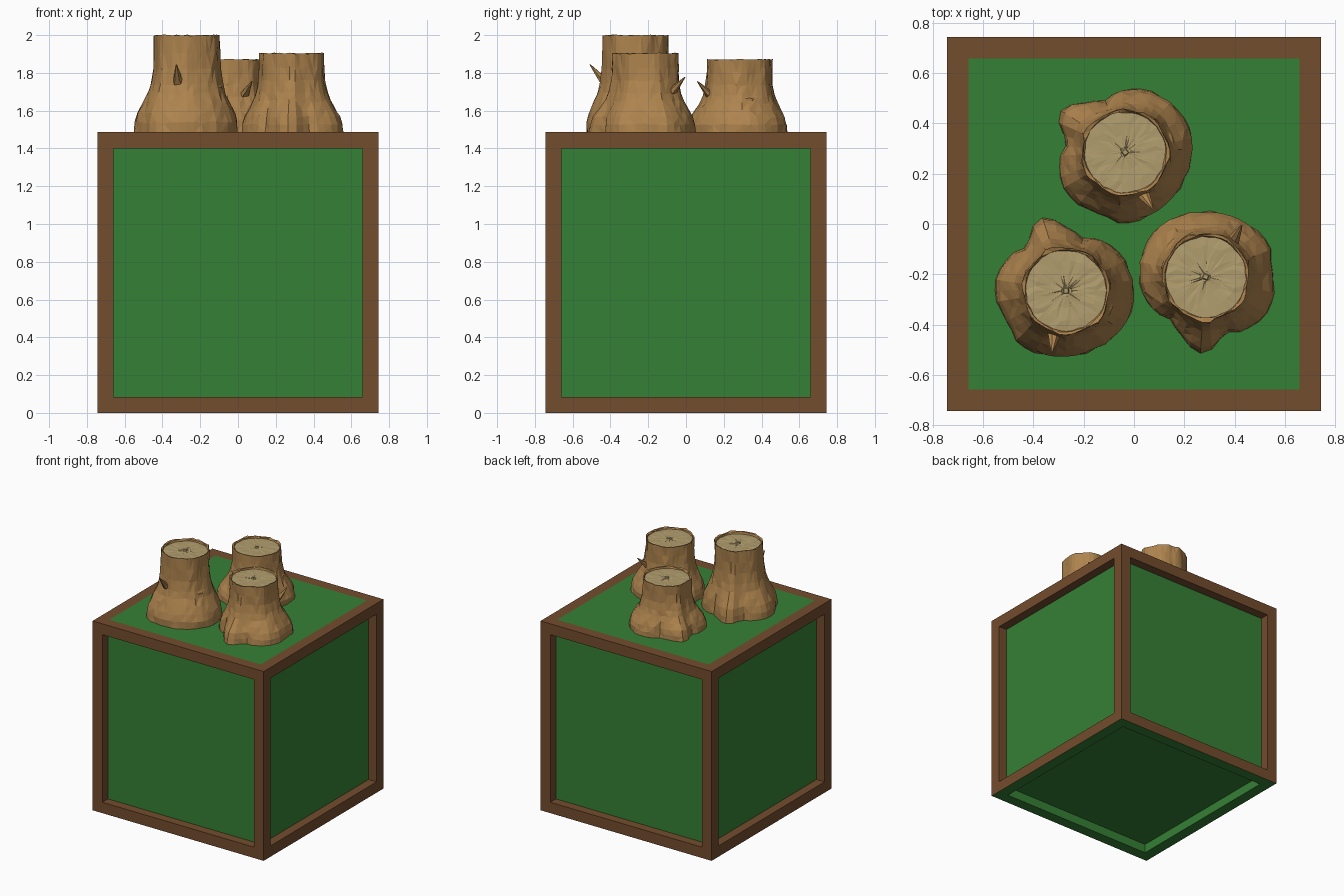
import bpy, bmesh, math, random
from mathutils import Vector

random.seed(4)
if "Cube" in bpy.data.objects:
    bpy.data.objects.remove(bpy.data.objects["Cube"], do_unlink=True)


def material(name, rgb):
    m = bpy.data.materials.new(name)
    m.use_nodes = True
    m.diffuse_color = (*rgb, 1)
    m.node_tree.nodes["Principled BSDF"].inputs["Base Color"].default_value = (*rgb, 1)
    return m


frame_brown = material("frame_brown", (0.171, 0.074, 0.026))
grass_green = material("grass_green", (0.036, 0.216, 0.036))
bark = material("bark", (0.42, 0.228, 0.075))
cut_wood = material("cut_wood", (0.445, 0.342, 0.156))


def to_mesh(bm, name, mats):
    mesh = bpy.data.meshes.new(name)
    bm.to_mesh(mesh)
    bm.free()
    for m in mats:
        mesh.materials.append(m)
    return mesh


def add_object(name, mesh):
    ob = bpy.data.objects.new(name, mesh)
    bpy.context.collection.objects.link(ob)
    return ob


# Framed block: flush green top, recessed green sides and an all green underside
HALF, BORDER, DEPTH = 0.743, 0.085, 0.07
bm = bmesh.new()
bmesh.ops.create_cube(bm, size=2 * HALF)
bmesh.ops.translate(bm, verts=bm.verts, vec=(0, 0, HALF))
panels = list(bm.faces)
bmesh.ops.inset_individual(bm, faces=panels, thickness=BORDER, use_even_offset=True)
recessed = [f for f in panels if f.normal.z < 0.5]
bmesh.ops.inset_individual(bm, faces=recessed, thickness=0, depth=-DEPTH)
for f in bm.faces:
    c = f.calc_center_median()
    inside = max(abs(c.x), abs(c.y)) < HALF - DEPTH
    underside = c.z < 0.001 or (c.z < DEPTH + 0.01 and inside)
    f.material_index = int(f in panels or underside)
add_object("framed_block", to_mesh(bm, "framed_block", [frame_brown, grass_green]))

# Root outline as (degrees, radius), and how far each height has narrowed to the trunk
ROOTS = [(0, .27), (27, .262), (60, .245), (73, .215), (92, .26), (106, .305), (117, .288),
         (131, .23), (148, .262), (170, .28), (185, .283), (210, .262), (227, .287),
         (251, .267), (273, .26), (300, .26), (331, .27), (360, .27)]
RISE = [(0, 0), (.1, .02), (.2, .17), (.3, .42), (.4, .67), (.5, .84), (.65, .95), (.82, 1), (1, 1)]
SIDES, TRUNK = 40, 0.172


def interpolate(table, x):
    for (a, u), (b, v) in zip(table, table[1:]):
        if a <= x <= b:
            return u + (v - u) * (x - a) / (b - a)


def ring(bm, radius, z, jitter=0, lift=0):
    verts = []
    for i in range(SIDES):
        a = math.tau * i / SIDES
        r = radius(math.degrees(a)) + random.uniform(-jitter, jitter)
        verts.append(bm.verts.new((r * math.cos(a), r * math.sin(a),
                                   z + random.uniform(-lift, lift))))
    return verts


def bridge(bm, low, high, mat):
    for i in range(SIDES):
        j = (i + 1) % SIDES
        bm.faces.new((low[i], low[j], high[j], high[i])).material_index = mat


def bark_radius(w):
    def radius(deg):
        root = interpolate(ROOTS, deg)
        groove = 0.004 * math.sin(math.radians(deg * 7)) * w
        return root * (1 - w) + (TRUNK + 0.1 * (root - 0.262)) * w + groove
    return radius


# Stump of unit height: flared bark, thin rim and a sunken cut face
bm = bmesh.new()
rings = [ring(bm, bark_radius(w), t, 0.004, 0.012 if 0 < t < 1 else 0.008 * t) for t, w in RISE]
bm.faces.new(list(reversed(rings[0])))
for low, high in zip(rings, rings[1:]):
    bridge(bm, low, high, 0)
previous = rings[-1]
for scale, z, mat in ((.95, .99, 0), (.93, .965, 0), (.7, .968, 1), (.4, .965, 1), (.12, .968, 1)):
    inner = ring(bm, lambda d: TRUNK * scale, z, 0.003, 0.004)
    bridge(bm, previous, inner, mat)
    previous = inner
bm.faces.new(previous).material_index = 1
bmesh.ops.triangulate(bm, faces=bm.faces)
stump_mesh = to_mesh(bm, "tree_stump", [bark, cut_wood])


def spike(name, path, sides, mat):
    """Tapered limb through (centre, radius) stations."""
    bm = bmesh.new()
    axis = (Vector(path[-1][0]) - Vector(path[0][0])).normalized()
    side = axis.orthogonal().normalized()
    up = axis.cross(side)
    loops = []
    for centre, r in path:
        angles = [math.tau * i / sides for i in range(sides)]
        loops.append([bm.verts.new(Vector(centre) + r * (side * math.cos(a) + up * math.sin(a)))
                      for a in angles])
    for low, high in zip(loops, loops[1:]):
        for i in range(sides):
            j = (i + 1) % sides
            bm.faces.new((low[i], low[j], high[j], high[i]))
    bm.faces.new(list(reversed(loops[0])))
    bm.faces.new(loops[-1])
    return to_mesh(bm, name, [mat])


def at(deg, r, z):
    a = math.radians(deg)
    return (r * math.cos(a), r * math.sin(a), z)


# Broken twig, small bark knot and the pith in the middle of the cut
twig_mesh = spike("broken_twig", [(at(-106, .15, .49), .04), (at(-105, .19, .56), .022),
                                  (at(-104, .215, .62), .015), (at(-103, .25, .7), .003)], 6, bark)
knot_mesh = spike("bark_knot", [(at(-24, .14, .45), .06), (at(-24, .185, .45), .045),
                                (at(-24, .197, .45), .02)], 7, bark)
pith_mesh = spike("pith", [((0, 0, .95), .022), ((0, 0, .985), .012)], 4, cut_wood)

# Three stumps share the meshes, each turned and scaled in height
STUMPS = [("right_front", -.27, -.265, .513, 0), ("left_front", .285, -.21, .418, 158),
          ("back", -.035, .285, .385, 39)]
for place, x, y, height, turn in STUMPS:
    for mesh in (stump_mesh, twig_mesh, knot_mesh, pith_mesh):
        ob = add_object(f"{place}_{mesh.name}", mesh)
        ob.location = (x, y, 2 * HALF)
        ob.rotation_euler.z = math.radians(turn)
        ob.scale.z = height
